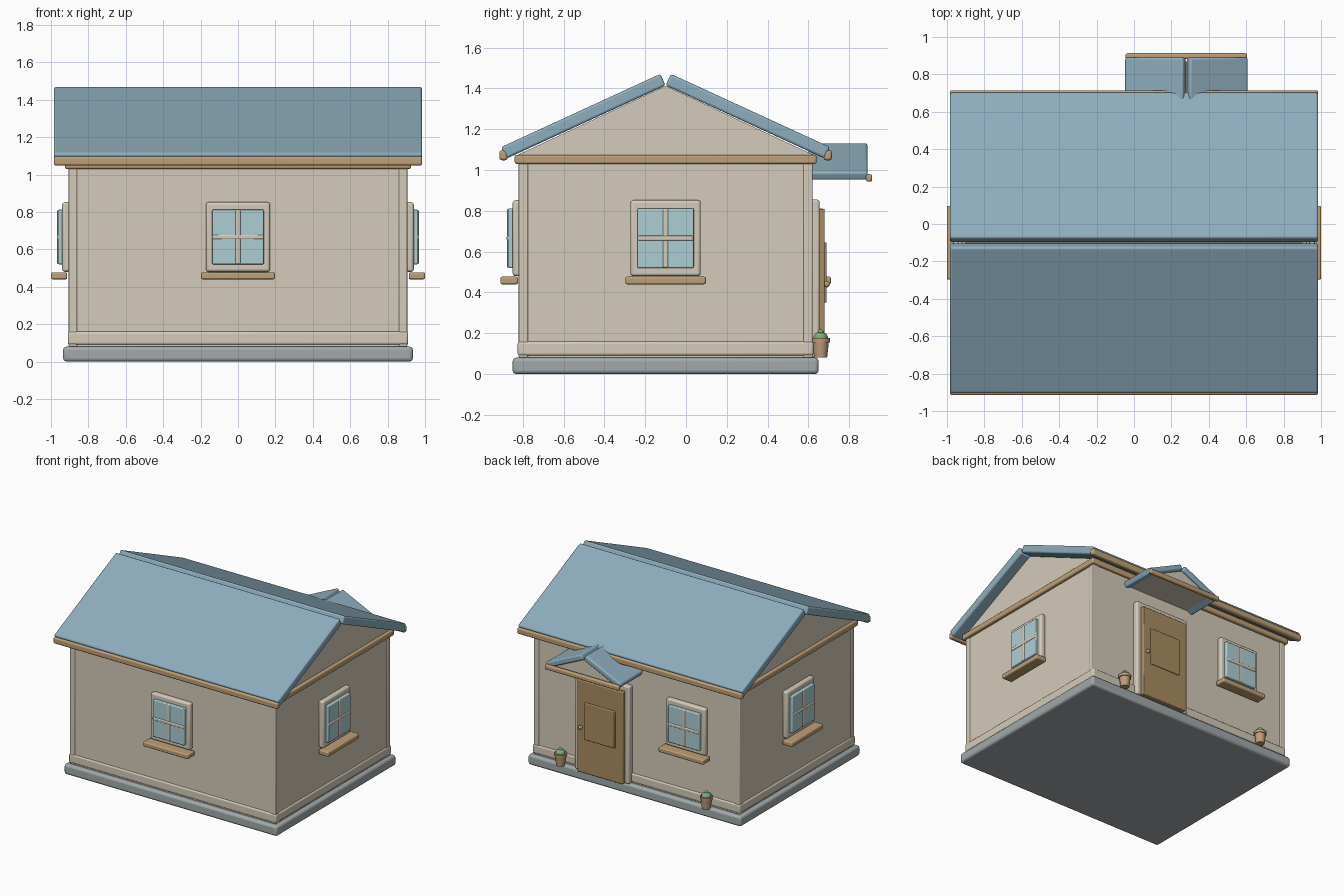
import bpy, bmesh, math
from mathutils import Matrix, Vector

if "Cube" in bpy.data.objects:
    bpy.data.objects.remove(bpy.data.objects["Cube"])

def mat(name, *rgb):
    m = bpy.data.materials.new(name)
    m.diffuse_color = (*rgb, 1)
    m.use_nodes = True
    m.node_tree.nodes["Principled BSDF"].inputs["Base Color"].default_value = m.diffuse_color
    return m

CREAM = mat("cream", .66, .60, .49)
BLUE = mat("roof_blue", .27, .42, .51)
WOOD = mat("wood", .52, .35, .18)
DOOR = mat("door_wood", .40, .26, .12)
STONE = mat("stone", .36, .40, .41)
GLASS = mat("glass", .42, .62, .66)
CLAY = mat("clay", .52, .34, .20)
GREEN = mat("green", .20, .42, .20)
YC = -0.1                                   # house centre line in y
HX, HY = 0.90, 0.715                        # wall half sizes

def finish(name, bm, m, bevel=0.0, M=None):
    bmesh.ops.recalc_face_normals(bm, faces=bm.faces)
    me = bpy.data.meshes.new(name)
    bm.to_mesh(me)
    bm.free()
    if M is not None:
        me.transform(M)
    ob = bpy.data.objects.new(name, me)
    bpy.context.collection.objects.link(ob)
    me.materials.append(m)
    if bevel:
        b = ob.modifiers.new("bevel", 'BEVEL')
        b.width, b.segments = bevel, 3
    bpy.ops.object.select_all(action='DESELECT')
    ob.select_set(True)
    bpy.context.view_layer.objects.active = ob
    bpy.ops.object.shade_smooth_by_angle(angle=math.radians(35))
    return ob

def box(name, x, y, z, m, bevel=0.008, M=None):
    """Rounded box from (min, max) ranges."""
    bm = bmesh.new()
    bmesh.ops.create_cube(bm, size=1)
    for v in bm.verts:
        v.co = [(r[0] + r[1]) / 2 + c * (r[1] - r[0]) for r, c in zip((x, y, z), v.co)]
    return finish(name, bm, m, bevel, M)

def prism(name, half, z0, z1, y, m, M):
    """Triangular gable running along local y."""
    bm = bmesh.new()
    vs = [[bm.verts.new(p) for p in ((-half, yy, z0), (half, yy, z0), (0, yy, z1))] for yy in y]
    bm.faces.new(vs[0])
    bm.faces.new(vs[1])
    for i in range(3):
        j = (i + 1) % 3
        bm.faces.new((vs[0][i], vs[0][j], vs[1][j], vs[1][i]))
    finish(name, bm, m, 0, M)

def roof(name, apex, run, t, ang, y, M):
    """Two sloped slabs meeting at a ridge along local y."""
    for s, side in ((1, "a"), (-1, "b")):
        L = run / math.cos(ang)
        R = Matrix.Translation((0, 0, apex)) @ Matrix.Rotation(s * ang, 4, 'Y')
        box(f"{name}_{side}", sorted((0, s * L)), y, (0, t), BLUE, 0.012, M @ R)

def lathe(name, prof, m, M, n=24):
    bm = bmesh.new()
    vs = [bm.verts.new((r, 0, z)) for r, z in prof]
    es = [bm.edges.new(p) for p in zip(vs, vs[1:])]
    bmesh.ops.spin(bm, geom=vs + es, axis=(0, 0, 1), cent=(0, 0, 0), angle=2 * math.pi, steps=n)
    bmesh.ops.remove_doubles(bm, verts=bm.verts, dist=1e-4)
    finish(name, bm, m, 0, M)

def ball(name, r, c, m, sz=1):
    bm = bmesh.new()
    bmesh.ops.create_uvsphere(bm, u_segments=20, v_segments=12, radius=r)
    finish(name, bm, m, 0, Matrix.Translation(c) @ Matrix.Diagonal((1, 1, sz, 1)))

# Foundation, walls, skirting, wall plate
def slab(name, g, z, m, b):
    box(name, (-HX - g, HX + g), (YC - HY - g, YC + HY + g), z, m, b)
slab("foundation", 0.035, (0, 0.08), STONE, 0.018)
slab("walls", 0, (0.07, 1.05), CREAM, 0.004)
slab("skirting", 0.01, (0.09, 0.16), CREAM, 0.012)
slab("wall_plate", 0.025, (1.03, 1.075), WOOD, 0.01)

# Corner posts
for sx in (-1, 1):
    for sy in (-1, 1):
        box("corner_post", sorted((sx * 0.905, sx * 0.86)),
            sorted((YC + sy * 0.72, YC + sy * 0.675)), (0.08, 1.04), CREAM, 0.006)

# Main gable and roof, ridge along x
T = Matrix.Translation((0, YC, 0)) @ Matrix.Rotation(math.pi / 2, 4, 'Z')
ANG = math.atan(0.46)
prism("gable", 0.735, 1.07, 1.413, (-HX, HX), CREAM, T)
roof("roof", 1.415, 0.78, 0.062, ANG, (-0.985, 0.985), T)
for s, n in ((-1, "front"), (1, "back")):
    box(f"{n}_fascia", (-0.985, 0.985), sorted((YC + s * 0.775, YC + s * 0.815)),
        (1.048, 1.097), WOOD, 0.012)

# Windows, built facing -y then placed on each wall
def window(name, M):
    box(f"{name}_frame", (-0.172, 0.172), (-0.035, 0.01), (0.48, 0.852), CREAM, 0.014, M)
    box(f"{name}_glass", (-0.138, 0.138), (-0.058, -0.02), (0.52, 0.812), GLASS, 0.006, M)
    box(f"{name}_bar_v", (-0.013, 0.013), (-0.062, -0.03), (0.522, 0.81), CREAM, 0.006, M)
    box(f"{name}_bar_h", (-0.136, 0.136), (-0.064, -0.03), (0.654, 0.678), CREAM, 0.006, M)
    box(f"{name}_sill", (-0.197, 0.197), (-0.095, -0.008), (0.44, 0.477), WOOD, 0.008, M)

def place(x, y, deg):
    return Matrix.Translation((x, y, 0)) @ Matrix.Rotation(math.radians(deg), 4, 'Z')

window("front_window", place(0, YC - HY, 0))
window("right_window", place(0.905, YC, 90))
window("left_window", place(-0.905, YC, -90))
window("back_window", place(-0.45, YC + HY, 180))

# Door with frame, raised panel and knob
DX = 0.28
for s in (-1, 1):
    box("door_jamb", sorted((DX + s * 0.195, DX + s * 0.24)), (0.60, 0.655), (0.08, 0.855), CREAM, 0.012)
box("door_header", (DX - 0.24, DX + 0.24), (0.60, 0.655), (0.805, 0.855), CREAM, 0.012)
box("door", (DX - 0.2, DX + 0.2), (0.61, 0.68), (0.08, 0.81), DOOR, 0.006)
box("door_panel", (DX - 0.135, DX + 0.135), (0.66, 0.69), (0.35, 0.645), DOOR, 0.006)
ball("door_knob", 0.015, (DX + 0.165, 0.69, 0.44), WOOD)

# Porch roof
P = Matrix.Translation((DX, 0, 0))
prism("porch_gable", 0.26, 0.97, 1.09, (0.60, 0.87), CREAM, P)
roof("porch_roof", 1.094, 0.312, 0.045, math.radians(25), (0.60, 0.89), P)
box("porch_beam", (DX - 0.325, DX + 0.325), (0.882, 0.913), (0.943, 0.98), WOOD, 0.01)

# Potted plants either side of the door wall
for x in (-0.64, 0.64):
    M = Matrix.Translation((x, 0.66, 0.08))
    lathe("pot", [(0, 0), (0.032, 0), (0.04, 0.075), (0.046, 0.075), (0.047, 0.096),
                  (0.038, 0.096), (0.036, 0.086), (0, 0.086)], CLAY, M)
    ball("plant", 0.036, (x, 0.66, 0.178), GREEN, 0.8)
    ball("plant_tip", 0.014, (x, 0.66, 0.205), GREEN)
